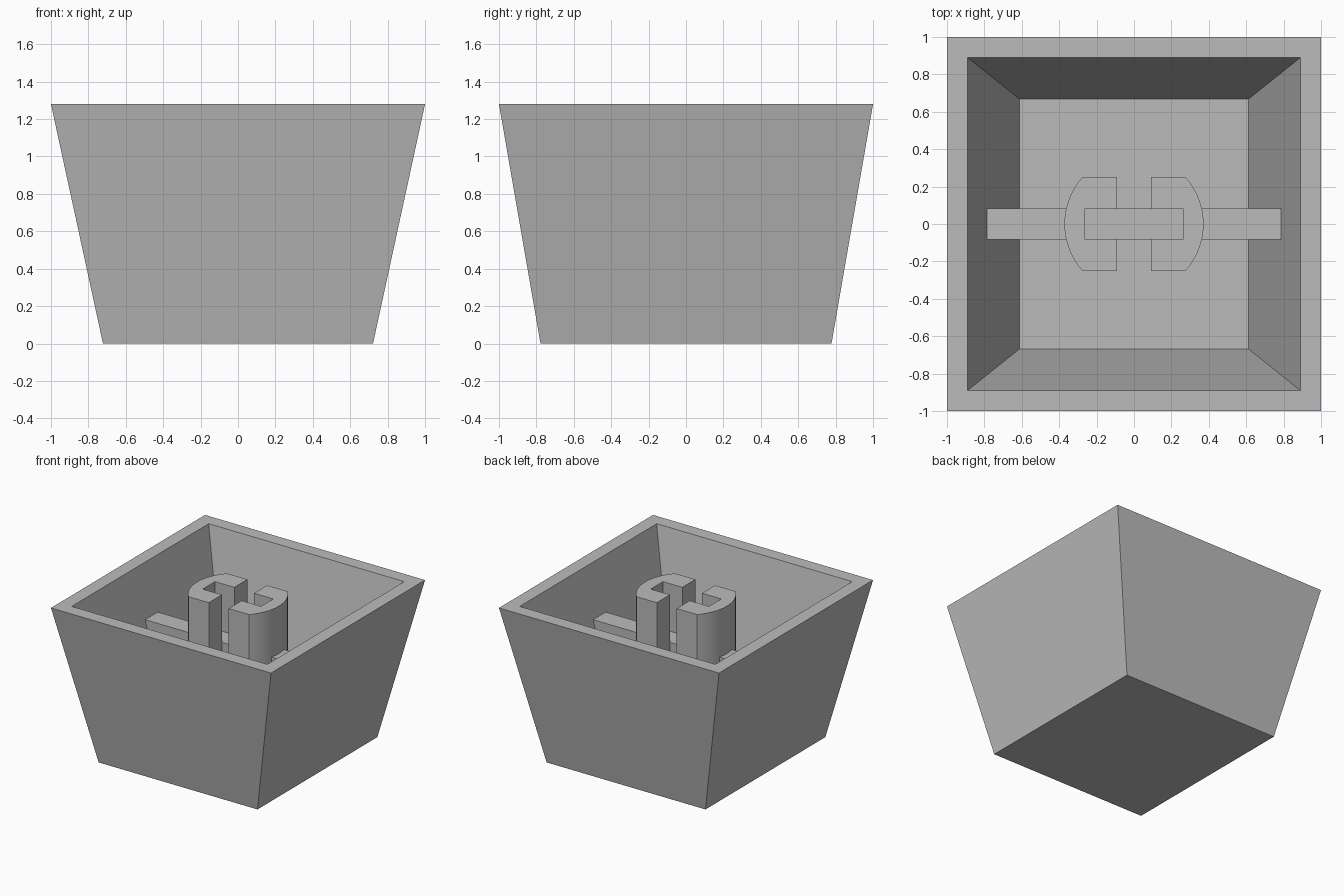
import bpy, bmesh, math

cube = bpy.data.objects.get("Cube")
if cube:
    bpy.data.objects.remove(cube, do_unlink=True)

HEIGHT, FLOOR, BAR_TOP = 1.28, 0.222, 0.89

grey = bpy.data.materials.new("light grey plastic")
grey.use_nodes = True
colour = (0.5, 0.5, 0.5, 1)
grey.diffuse_color = colour
grey.node_tree.nodes["Principled BSDF"].inputs["Base Color"].default_value = colour


def loft(name, rings, smooth=False):
    """Skin a stack of point rings and cap both ends."""
    bm = bmesh.new()
    loops = [[bm.verts.new(p) for p in ring] for ring in rings]
    for a, b in zip(loops, loops[1:]):
        for i in range(len(a)):
            j = (i + 1) % len(a)
            bm.faces.new((a[i], a[j], b[j], b[i]))
    bm.faces.new(loops[0][::-1])
    bm.faces.new(loops[-1])
    bmesh.ops.recalc_face_normals(bm, faces=bm.faces)
    mesh = bpy.data.meshes.new(name)
    bm.to_mesh(mesh)
    bm.free()
    mesh.materials.append(grey)
    obj = bpy.data.objects.new(name, mesh)
    bpy.context.collection.objects.link(obj)
    if smooth:
        bpy.ops.object.select_all(action="DESELECT")
        obj.select_set(True)
        bpy.context.view_layer.objects.active = obj
        bpy.ops.object.shade_smooth_by_angle(angle=math.radians(20))
    return obj


def rect(hx, hy, z):
    return [(-hx, -hy, z), (hx, -hy, z), (hx, hy, z), (-hx, hy, z)]


# Tapered open shell: outside, rim, inside walls, floor
loft("tapered_shell", [
    rect(0.722, 0.778, 0),
    rect(1, 1, HEIGHT),
    rect(0.889, 0.889, HEIGHT),
    rect(0.611, 0.667, FLOOR),
])

# Cross bar that runs into both side walls
loft("cross_bar", [rect(0.62, 0.082, FLOOR - 0.02), rect(0.79, 0.082, BAR_TOP)])

# Split stem: two C-shaped posts with rounded outer sides
RADIUS, HALF, GAP, SLOT_X, SLOT_Y = 0.372, 0.25, 0.09, 0.265, 0.08
SEGMENTS = 16
limit = math.asin(HALF / RADIUS)
for side, name in ((1, "stem_left"), (-1, "stem_right")):
    angles = [limit * (2 * i / SEGMENTS - 1) for i in range(SEGMENTS + 1)]
    outline = [(RADIUS * math.cos(a), RADIUS * math.sin(a)) for a in angles]
    outline += [(GAP, HALF), (GAP, SLOT_Y), (SLOT_X, SLOT_Y),
                (SLOT_X, -SLOT_Y), (GAP, -SLOT_Y), (GAP, -HALF)]
    loft(name, [[(side * x, y, z) for x, y in outline]
                for z in (FLOOR - 0.02, HEIGHT)], smooth=True)
